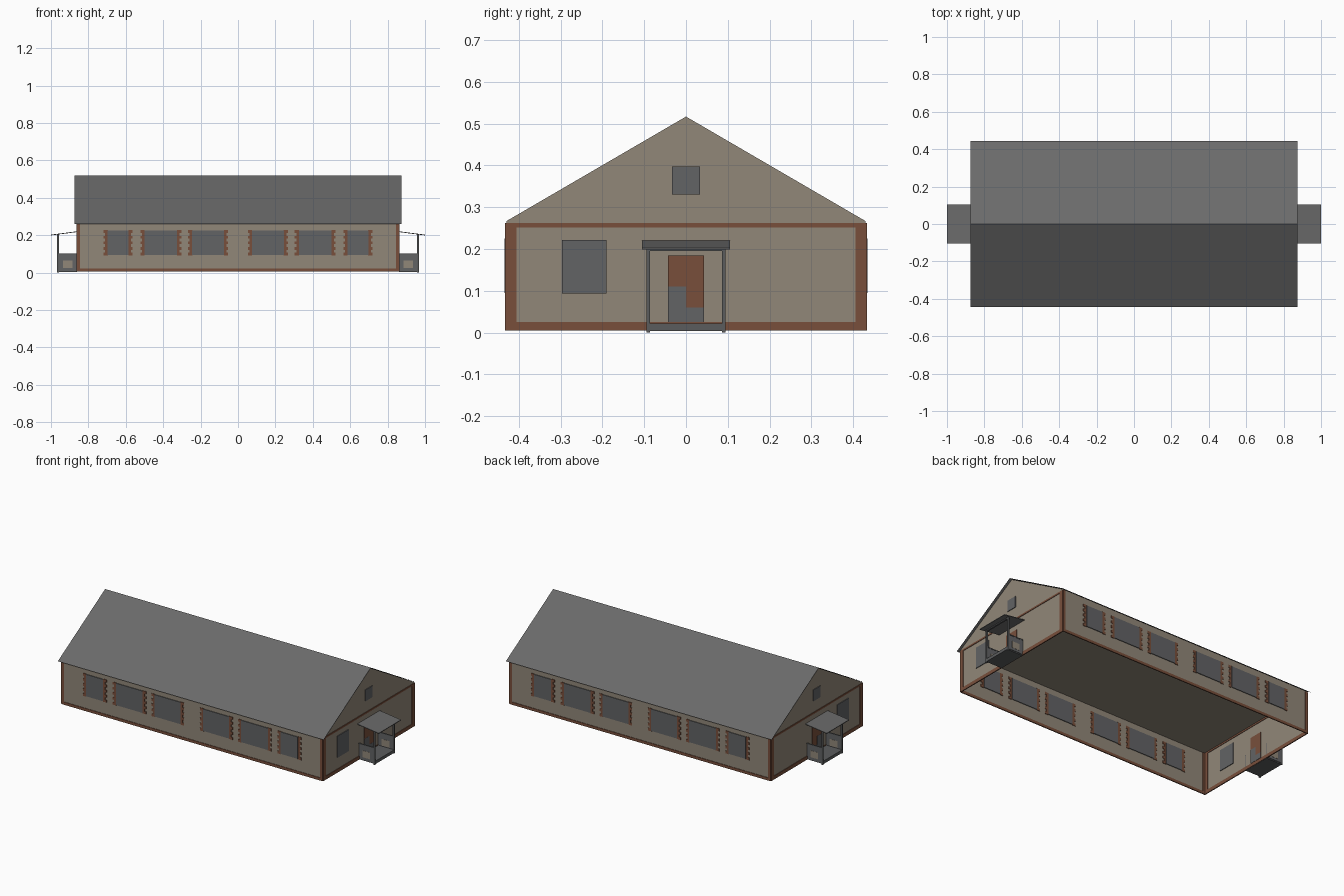
import bpy, bmesh

if "Cube" in bpy.data.objects:
    bpy.data.objects.remove(bpy.data.objects["Cube"])

def material(name, rgb):
    m = bpy.data.materials.new(name)
    m.diffuse_color = (*rgb, 1)
    m.use_nodes = True
    m.node_tree.nodes["Principled BSDF"].inputs["Base Color"].default_value = m.diffuse_color
    return m

BEIGE = material("beige_render", (0.285, 0.243, 0.19))
BROWN = material("brown_brick", (0.19, 0.078, 0.044))
ROOF = material("roof_grey", (0.145, 0.145, 0.145))
GLASS = material("window_grey", (0.122, 0.125, 0.13))
DARK = material("porch_grey", (0.105, 0.108, 0.11))

def mesh(name, verts, faces, mat):
    me = bpy.data.meshes.new(name)
    me.from_pydata(verts, [], faces)
    me.materials.append(mat)
    ob = bpy.data.objects.new(name, me)
    bpy.context.collection.objects.link(ob)
    return ob

def boxes(name, items, mat):
    """One object made of many boxes (x0, x1, y0, y1, z0, z1)."""
    verts, faces = [], []
    for x0, x1, y0, y1, z0, z1 in items:
        b = len(verts)
        verts += [(x, y, z) for z in (z0, z1)
                  for x, y in ((x0, y0), (x1, y0), (x1, y1), (x0, y1))]
        faces += [[b + i for i in f] for f in ((3, 2, 1, 0), (4, 5, 6, 7), (0, 1, 5, 4),
                                               (1, 2, 6, 5), (2, 3, 7, 6), (3, 0, 4, 7))]
    return mesh(name, verts, faces, mat)

X, Y, Z0, Z1 = 0.86, 0.43, 0.005, 0.262      # wall planes
RX, RY, EAVE, RIDGE = 0.875, 0.445, 0.26, 0.52

# Wall shell: open underneath, with a ceiling and gable ends
g = RIDGE - (RIDGE - EAVE) * Y / RY - 0.002
sec = [(-Y, Z0), (Y, Z0), (Y, g), (0, RIDGE - 0.003), (-Y, g)]
mesh("walls", [(s * X, y, z) for s in (-1, 1) for y, z in sec],
     [(4, 3, 2, 1, 0), (5, 6, 7, 8, 9), (0, 5, 9, 4), (6, 1, 2, 7)], BEIGE)
mesh("ceiling", [(-X, -Y, Z1), (-X, Y, Z1), (X, Y, Z1), (X, -Y, Z1)], [(0, 1, 2, 3)], BEIGE)

# Main roof: one folded sheet
mesh("roof", [(s * RX, y, z) for s in (-1, 1) for y, z in ((-RY, EAVE), (0, RIDGE), (RY, EAVE))],
     [(0, 3, 4, 1), (1, 4, 5, 2)], ROOF)

# Long side windows with toothed brick surrounds
T, TG = 0.003, 0.0042
spans = [(0.075, 0.245), (0.325, 0.5), (0.585, 0.697)]
glass, bricks = [], []
for sy in (-1, 1):
    w = sy * Y
    for a, b in spans + [(-b, -a) for a, b in spans]:
        glass.append((a, b, w - TG, w + TG, 0.095, 0.225))
        for i in range(9):
            d = 0.022 if i % 2 == 0 else 0.013
            z = 0.092 + i * 0.015
            bricks.append((a - d, a + 0.001, w - T, w + T, z, z + 0.015))
            bricks.append((b - 0.001, b + d, w - T, w + T, z, z + 0.015))
boxes("side_windows", glass, GLASS)
boxes("window_brickwork", bricks, BROWN)

# Brick base and corner strips
trim = []
for s in (-1, 1):
    w = s * Y
    trim.append((-X, X, w - T, w + T, Z0, 0.021))
    e = s * X
    trim.append((e - T, e + T, -Y, Y, Z0, 0.026))
    trim.append((e - T, e + T, -Y, Y, 0.252, 0.262))
    for t in (-1, 1):
        c = t * X
        trim.append((min(c, c - t * 0.016), max(c, c - t * 0.016), w - T, w + T, Z0, 0.262))
        c = t * Y
        trim.append((e - T, e + T, min(c, c - t * 0.025), max(c, c - t * 0.025), Z0, 0.262))
boxes("brick_trim", trim, BROWN)

# End walls and porches, repeated at both ends
def ends(x0, x1, *rest):
    return [(x0, x1, *rest), (-x1, -x0, *rest)]

boxes("end_windows", ends(X - TG, X + TG, -0.297, -0.19, 0.094, 0.222)
      + ends(X - TG, X + TG, -0.033, 0.033, 0.33, 0.397), GLASS)
boxes("doors", ends(X - TG, X + TG, -0.043, 0.043, 0.025, 0.185), BROWN)
boxes("door_panels", ends(X - 0.0048, X + 0.0048, -0.043, 0.043, 0.025, 0.06)
      + ends(X - 0.0048, X + 0.0048, -0.043, 0, 0.06, 0.11), GLASS)
boxes("porch_floor", ends(X, 0.967, -0.088, 0.088, 0.004, 0.022), DARK)

posts, panels, patches = [], [], []
for s in (-1, 1):
    y = s * 0.09
    posts += ends(0.957, 0.967, y - 0.004, y + 0.004, 0, 0.203)
    posts += ends(X, 0.96, y - 0.003, y + 0.003, 0.096, 0.102)
    panels += ends(X, 0.96, y - 0.0015, y + 0.0015, 0.01, 0.098)
    patches += ends(0.885, 0.935, y - 0.0025, y + 0.0025, 0.025, 0.065)
posts += ends(0.957, 0.967, -0.094, 0.094, 0.195, 0.201)
boxes("porch_posts", posts, DARK)
boxes("porch_side_panels", panels, GLASS)
boxes("porch_panel_patches", patches, BEIGE)

# Porch roofs: thin sloping slabs
for s, side in ((1, "right"), (-1, "left")):
    prof = [(s * X, 0.221), (s * 1.0, 0.203), (s * 1.0, 0.199), (s * X, 0.217)]
    ob = mesh(side + "_porch_roof", [(x, y, z) for y in (-0.105, 0.105) for x, z in prof],
              [(0, 1, 2, 3), (7, 6, 5, 4), (0, 4, 5, 1), (1, 5, 6, 2), (2, 6, 7, 3), (3, 7, 4, 0)], ROOF)
    bm = bmesh.new()
    bm.from_mesh(ob.data)
    bmesh.ops.recalc_face_normals(bm, faces=bm.faces)
    bm.to_mesh(ob.data)
    bm.free()
